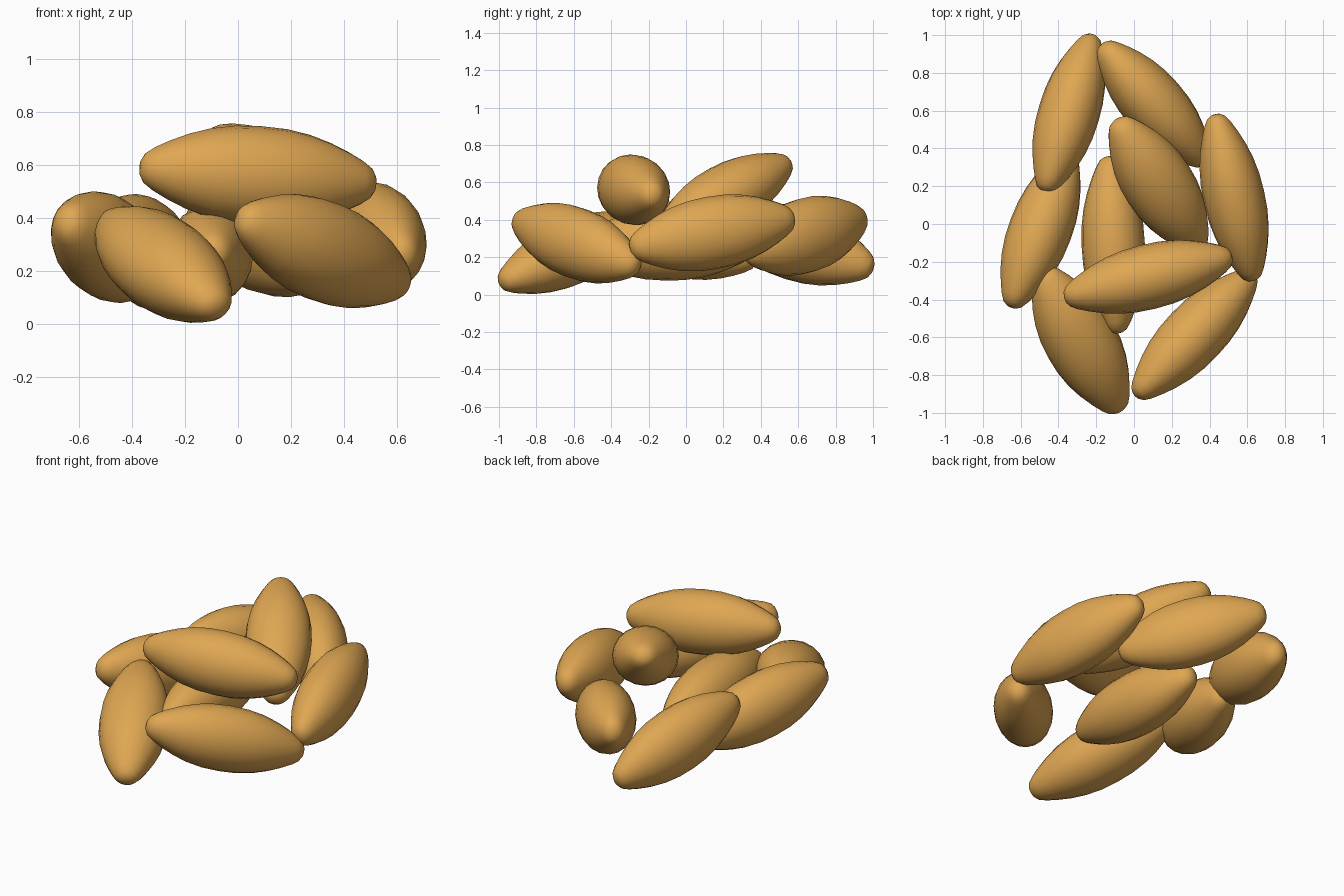
import bpy, bmesh, math
from mathutils import Vector

if "Cube" in bpy.data.objects:
    bpy.data.objects.remove(bpy.data.objects["Cube"])

shell = bpy.data.materials.new("golden_brown")
shell.diffuse_color = (0.74, 0.385, 0.085, 1)
shell.use_nodes = True
shell.node_tree.nodes["Principled BSDF"].inputs["Base Color"].default_value = shell.diffuse_color

# half profile of a spindle: (position along the axis, relative radius)
HALF = [(0.0, 1.0), (0.22, 0.975), (0.42, 0.89), (0.6, 0.755), (0.76, 0.59),
        (0.88, 0.44), (0.955, 0.31), (0.99, 0.17)]
PROFILE = [(-t, r) for t, r in reversed(HALF[1:])] + HALF
SIDES = 20


def pod(name, a, b, width, height):
    """Tapered pod from tip a to tip b, with horizontal width and upright height."""
    a, b = Vector(a), Vector(b)
    axis = (b - a).normalized()
    side = axis.cross(Vector((0, 0, 1))).normalized()
    up = side.cross(axis)
    mid, half = (a + b) / 2, (b - a).length / 2
    bm = bmesh.new()
    rings = []
    for t, r in PROFILE:
        ring = []
        for i in range(SIDES):
            ang = 2 * math.pi * i / SIDES
            ring.append(bm.verts.new(mid + axis * t * half
                                     + side * math.cos(ang) * r * width / 2
                                     + up * math.sin(ang) * r * height / 2))
        rings.append(ring)
    for r0, r1 in zip(rings, rings[1:]):
        for i in range(SIDES):
            j = (i + 1) % SIDES
            bm.faces.new((r0[i], r0[j], r1[j], r1[i]))
    # rounded tips
    for ring, tip in ((rings[0], a), (rings[-1], b)):
        v = bm.verts.new(tip)
        for i in range(SIDES):
            bm.faces.new((ring[i], ring[(i + 1) % SIDES], v))
    bmesh.ops.recalc_face_normals(bm, faces=bm.faces)
    for f in bm.faces:
        f.smooth = True
    me = bpy.data.meshes.new(name)
    bm.to_mesh(me)
    bm.free()
    me.materials.append(shell)
    ob = bpy.data.objects.new(name, me)
    bpy.context.collection.objects.link(ob)


# outer ring of pods
pod("back_left_pod", (-0.47, 0.17, 0.40), (-0.22, 1.00, 0.14), 0.325, 0.39)
pod("back_right_pod", (-0.17, 0.95, 0.41), (0.38, 0.32, 0.22), 0.335, 0.40)
pod("right_pod", (0.43, 0.58, 0.41), (0.63, -0.30, 0.25), 0.325, 0.39)
pod("left_pod", (-0.65, -0.44, 0.39), (-0.34, 0.38, 0.19), 0.335, 0.39)
pod("front_left_pod", (-0.49, -0.24, 0.39), (-0.075, -0.99, 0.06), 0.39, 0.345)
pod("front_right_pod", (0.01, -0.91, 0.40), (0.63, -0.26, 0.15), 0.33, 0.38)
# middle pods
pod("centre_pod", (-0.13, 0.36, 0.25), (-0.09, -0.58, 0.27), 0.335, 0.37)
pod("upper_leaning_pod", (-0.09, 0.55, 0.71), (0.35, -0.13, 0.34), 0.375, 0.34)
pod("top_cross_pod", (-0.37, -0.39, 0.59), (0.52, -0.17, 0.53), 0.345, 0.375)
